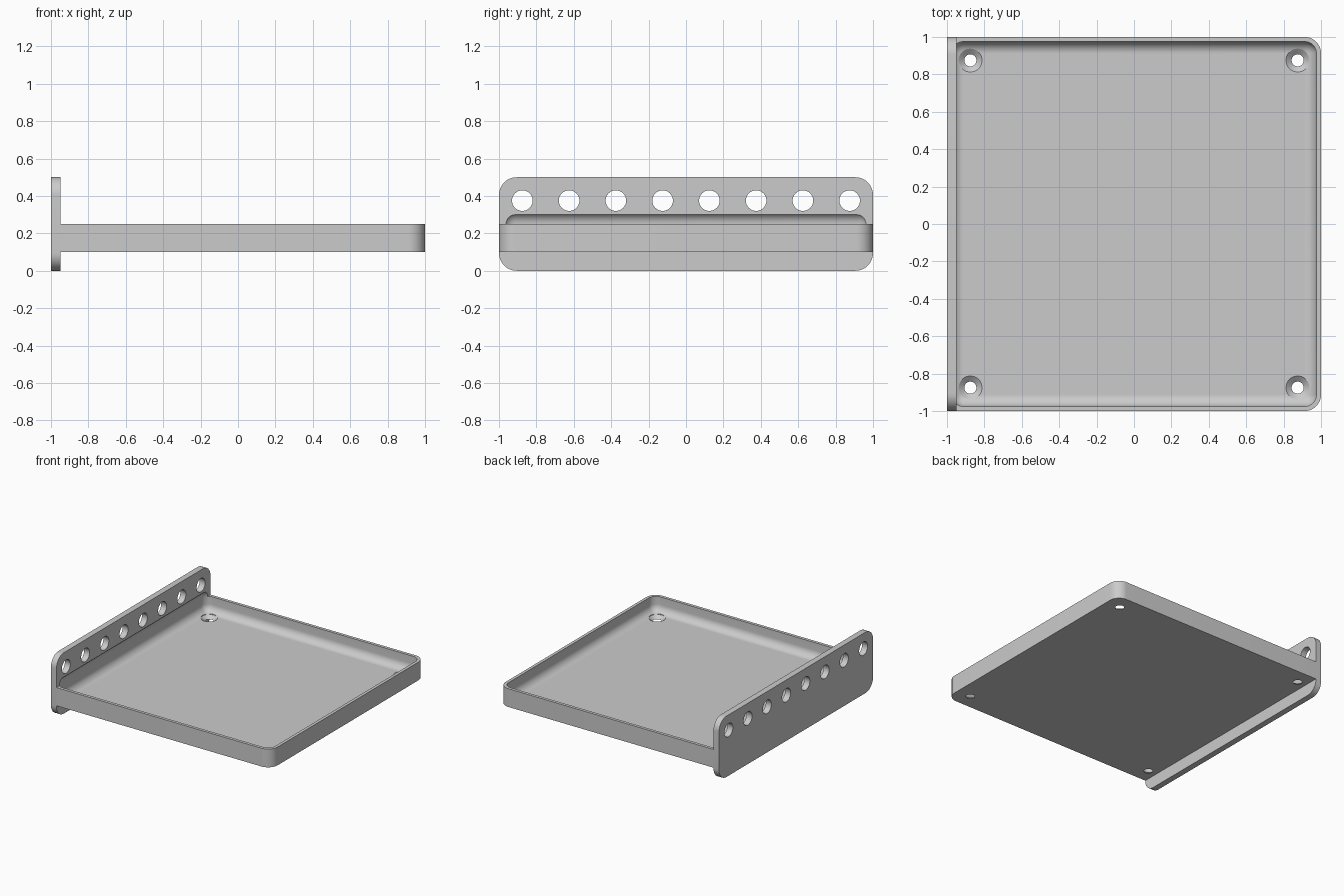
import bpy
import bmesh
from math import sin, cos, pi, radians
from mathutils import Vector, Matrix

if "Cube" in bpy.data.objects:
    bpy.data.objects.remove(bpy.data.objects["Cube"], do_unlink=True)

# Single grey finish
grey = bpy.data.materials.new("light grey")
grey.use_nodes = True
COLOUR = (0.6, 0.6, 0.6, 1)
grey.diffuse_color = COLOUR
grey.node_tree.nodes["Principled BSDF"].inputs["Base Color"].default_value = COLOUR


def make_object(name, bm):
    bmesh.ops.recalc_face_normals(bm, faces=bm.faces)
    mesh = bpy.data.meshes.new(name)
    bm.to_mesh(mesh)
    bm.free()
    mesh.materials.append(grey)
    obj = bpy.data.objects.new(name, mesh)
    bpy.context.collection.objects.link(obj)
    return obj


def corner(cx, cy, radius, start, steps=12):
    """Quarter arc of a profile, counter-clockwise from the start angle."""
    angles = [start + pi / 2 * i / steps for i in range(steps + 1)]
    return [(cx + radius * cos(a), cy + radius * sin(a)) for a in angles]


def prism(name, profile, place, extrude):
    """Extrude a flat profile; place maps each profile point into space."""
    bm = bmesh.new()
    face = bm.faces.new([bm.verts.new(place(u, v)) for u, v in profile])
    result = bmesh.ops.extrude_face_region(bm, geom=[face])
    verts = [g for g in result["geom"] if isinstance(g, bmesh.types.BMVert)]
    bmesh.ops.translate(bm, verts=verts, vec=Vector(extrude))
    return make_object(name, bm)


def add_lathe(bm, profile, matrix, sides=40):
    """Closed turned solid from (radius, height) pairs."""
    rings = [[bm.verts.new(matrix @ Vector((r * cos(2 * pi * i / sides),
                                            r * sin(2 * pi * i / sides), h)))
              for i in range(sides)] for r, h in profile]
    for low, high in zip(rings, rings[1:]):
        for i in range(sides):
            j = (i + 1) % sides
            bm.faces.new((low[i], low[j], high[j], high[i]))
    bm.faces.new(rings[0][::-1])
    bm.faces.new(rings[-1])


def cut(obj, cutter):
    cutter.hide_render = True
    mod = obj.modifiers.new("cut", "BOOLEAN")
    mod.operation = "DIFFERENCE"
    mod.solver = "EXACT"
    mod.object = cutter
    bpy.context.view_layer.objects.active = obj
    bpy.ops.object.modifier_apply(modifier=mod.name)


# Tray block, rounded on the two corners away from the plate
R = 0.0875
tray_profile = ([(-0.95, 1), (-0.95, -1)]
                + corner(1 - R, R - 1, R, -pi / 2)
                + corner(1 - R, 1 - R, R, 0))
tray = prism("tray", tray_profile, lambda u, v: (u, v, 0.1), (0, 0, 0.15))

# Upright plate with four rounded corners
P = 0.095
plate_profile = (corner(1 - P, 0.5 - P, P, 0)
                 + corner(P - 1, 0.5 - P, P, pi / 2)
                 + corner(P - 1, P, P, pi)
                 + corner(1 - P, P, P, -pi / 2))
plate = prism("mounting_plate", plate_profile, lambda u, v: (-1, u, v), (0.05, 0, 0))

# Soft-edged cavity that hollows the tray and slightly scoops the plate
bm = bmesh.new()
bmesh.ops.create_cube(bm, size=1, matrix=Matrix.Translation((0, 0, 0.21875))
                      @ Matrix.Diagonal((1.95, 1.95, 0.1875, 1)))
bmesh.ops.bevel(bm, geom=bm.edges[:], offset=0.0625, segments=10,
                profile=0.5, affect="EDGES")
cavity = make_object("cavity_cutter", bm)

# Countersunk screw holes in the tray floor
bm = bmesh.new()
screw = [(0.0325, 0.05), (0.0325, 0.1), (0.0625, 0.125), (0.0625, 0.2)]
for x in (-0.875, 0.875):
    for y in (-0.875, 0.875):
        add_lathe(bm, screw, Matrix.Translation((x, y, 0)))
screw_holes = make_object("screw_hole_cutter", bm)

# Row of round holes along the top of the plate
bm = bmesh.new()
for i in range(8):
    add_lathe(bm, [(0.055, -0.1), (0.055, 0.1)],
              Matrix.Translation((-0.975, -0.875 + 0.25 * i, 0.375))
              @ Matrix.Rotation(pi / 2, 4, "Y"))
plate_holes = make_object("plate_hole_cutter", bm)

cut(tray, cavity)
cut(tray, screw_holes)
cut(plate, cavity)
cut(plate, plate_holes)
for cutter in (cavity, screw_holes, plate_holes):
    bpy.data.objects.remove(cutter, do_unlink=True)

# Smooth curves, crisp edges
for obj in (tray, plate):
    bpy.ops.object.select_all(action="DESELECT")
    obj.select_set(True)
    bpy.context.view_layer.objects.active = obj
    bpy.ops.object.shade_smooth_by_angle(angle=radians(30))
